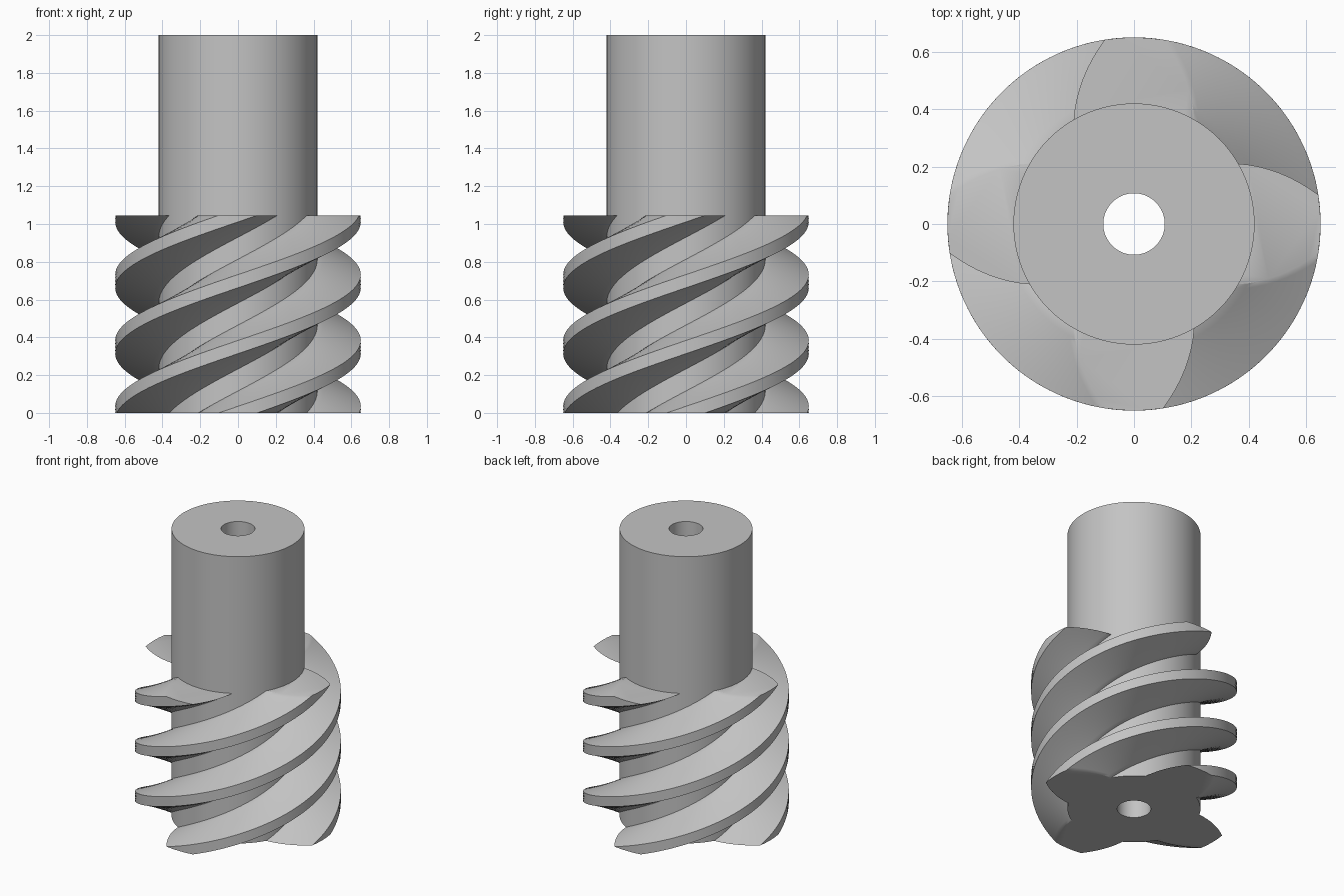
import bpy
import bmesh
from math import cos, sin, radians

if "Cube" in bpy.data.objects:
    bpy.data.objects.remove(bpy.data.objects["Cube"], do_unlink=True)

HEIGHT, THREAD_TOP = 2.0, 1.046
BORE_R, SHAFT_R, CREST_R = 0.107, 0.42, 0.65
ROOT_HALF, CREST_HALF = 30, 9      # tooth half angles in degrees
STARTS, TWIST, STEPS = 4, 270, 108

steel = bpy.data.materials.new("steel_grey")
steel.use_nodes = True
grey = (0.55, 0.55, 0.55, 1)
steel.diffuse_color = grey
steel.node_tree.nodes["Principled BSDF"].inputs["Base Color"].default_value = grey


def polar(r, degrees, z):
    a = radians(degrees)
    return (r * cos(a), r * sin(a), z)


def loft(name, rings, closed):
    """Skin a list of closed rings; join last to first, or cap the ends."""
    bm = bmesh.new()
    loops = [[bm.verts.new(p) for p in ring] for ring in rings]
    pairs = list(zip(loops, loops[1:]))
    if closed:
        pairs.append((loops[-1], loops[0]))
    else:
        bm.faces.new(loops[0])
        bm.faces.new(loops[-1])
    n = len(loops[0])
    for a, b in pairs:
        for i in range(n):
            j = (i + 1) % n
            bm.faces.new((a[i], a[j], b[j], b[i]))
    bmesh.ops.recalc_face_normals(bm, faces=bm.faces)
    mesh = bpy.data.meshes.new(name)
    bm.to_mesh(mesh)
    bm.free()
    mesh.materials.append(steel)
    obj = bpy.data.objects.new(name, mesh)
    bpy.context.collection.objects.link(obj)
    bpy.ops.object.select_all(action='DESELECT')
    obj.select_set(True)
    bpy.context.view_layer.objects.active = obj
    bpy.ops.object.shade_smooth_by_angle(angle=radians(30))
    return obj


# Shaft with a through bore
wall = [(BORE_R, 0), (SHAFT_R, 0), (SHAFT_R, HEIGHT), (BORE_R, HEIGHT)]
loft("shaft", [[polar(r, a * 3.75, z) for r, z in wall] for a in range(96)], True)

# Tooth section: straight-flanked in the axial plane, rooted just inside the shaft
flank = []
for i in range(9):
    t = i / 8
    flank.append((SHAFT_R + (CREST_R - SHAFT_R) * t,
                  ROOT_HALF + (CREST_HALF - ROOT_HALF) * t))
section = [(r, -a) for r, a in flank]
section += [(CREST_R, a) for a in (-4.5, 0, 4.5)]
section += list(reversed(flank))
section += [(SHAFT_R - 0.004, a) for a in range(ROOT_HALF, -ROOT_HALF - 1, -5)]

# Four right-handed helical threads
for s in range(STARTS):
    rings = []
    for k in range(STEPS + 1):
        t = k / STEPS
        turn = s * 360 / STARTS + TWIST * t
        rings.append([polar(r, a + turn, THREAD_TOP * t) for r, a in section])
    loft("helical_thread_%d" % (s + 1), rings, False)
